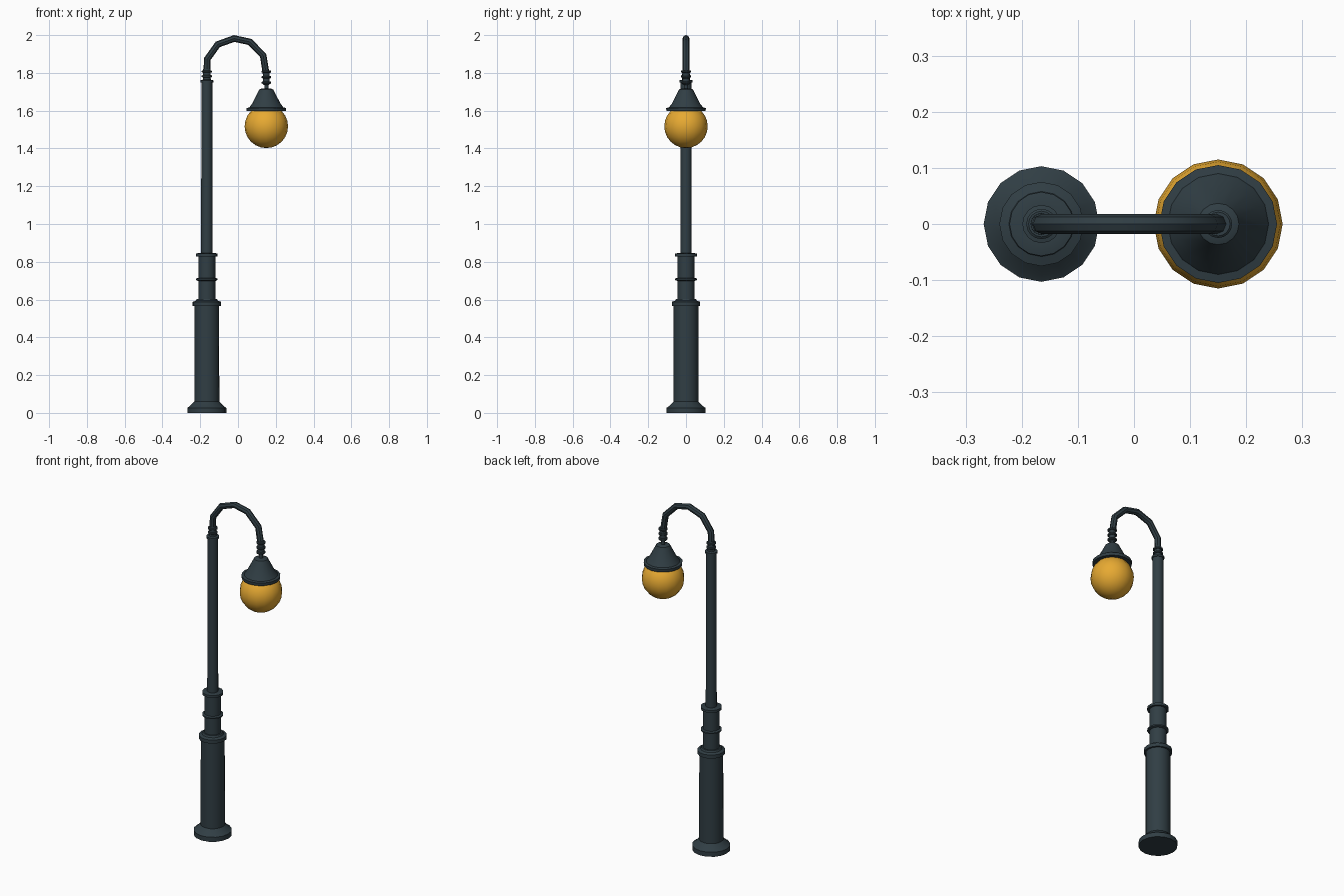
import bpy, bmesh, math

if "Cube" in bpy.data.objects:
    bpy.data.objects.remove(bpy.data.objects["Cube"])

POLE_X, LAMP_X = -0.165, 0.15
SIDES = 16


def material(name, rgb):
    m = bpy.data.materials.new(name)
    m.diffuse_color = (*rgb, 1)
    m.use_nodes = True
    m.node_tree.nodes["Principled BSDF"].inputs["Base Color"].default_value = m.diffuse_color
    return m


iron = material("dark_iron", (0.030, 0.048, 0.058))
amber = material("amber_glass", (0.80, 0.40, 0.032))


def smooth(obj, angle=35):
    bpy.ops.object.select_all(action='DESELECT')
    obj.select_set(True)
    bpy.context.view_layer.objects.active = obj
    bpy.ops.object.shade_smooth_by_angle(angle=math.radians(angle))


def lathe(name, profile, x, mat):
    """Turn a (radius, height) profile around a vertical axis, capped at both ends."""
    bm = bmesh.new()
    rings = [[bm.verts.new((r * math.cos(2 * math.pi * i / SIDES),
                            r * math.sin(2 * math.pi * i / SIDES), z))
              for i in range(SIDES)] for r, z in profile]
    for a, b in zip(rings, rings[1:]):
        for i in range(SIDES):
            j = (i + 1) % SIDES
            bm.faces.new((a[i], a[j], b[j], b[i]))
    bm.faces.new(rings[0][::-1])
    bm.faces.new(rings[-1])
    me = bpy.data.meshes.new(name)
    bm.to_mesh(me)
    bm.free()
    obj = bpy.data.objects.new(name, me)
    obj.location.x = x
    bpy.context.collection.objects.link(obj)
    me.materials.append(mat)
    smooth(obj)
    return obj


def collar(name, x, z, r, h):
    """Small rounded ring with bevelled edges."""
    lathe(name, [(r * 0.85, z - h / 2), (r, z - h / 4), (r, z + h / 4), (r * 0.85, z + h / 2)], x, iron)


# Foot, lower column and stepped upper column
lathe("pedestal", [(0.103, 0), (0.103, 0.027), (0.092, 0.034), (0.066, 0.06), (0.065, 0.567),
                   (0.075, 0.567), (0.075, 0.588), (0.058, 0.594), (0.053, 0.604),
                   (0.045, 0.604), (0.045, 0.829), (0.057, 0.829), (0.057, 0.843),
                   (0.045, 0.846), (0.030, 0.846)], POLE_X, iron)
collar("middle_ring", POLE_X, 0.707, 0.057, 0.015)

# Slim pole and its neck
lathe("pole", [(0.030, 0.84), (0.029, 1.75), (0.034, 1.75), (0.034, 1.761),
               (0.021, 1.764), (0.019, 1.82)], POLE_X, iron)
for z in (1.782, 1.807):
    collar("pole_neck_ring", POLE_X, z, 0.027, 0.012)

# Bent arm, swept along a coarse arch
cu = bpy.data.curves.new("arm", 'CURVE')
cu.dimensions = '3D'
cu.bevel_depth = 0.018
cu.bevel_resolution = 2
cu.use_fill_caps = True
path = [(POLE_X, 1.79), (-0.163, 1.873), (-0.107, 1.951), (-0.02, 1.982),
        (0.063, 1.964), (0.133, 1.893), (0.15, 1.79)]
sp = cu.splines.new('POLY')
sp.points.add(len(path) - 1)
for p, (x, z) in zip(sp.points, path):
    p.co = (x, 0, z, 1)
arm = bpy.data.objects.new("arm", cu)
bpy.context.collection.objects.link(arm)
cu.materials.append(iron)
bpy.ops.object.select_all(action='DESELECT')
arm.select_set(True)
bpy.context.view_layer.objects.active = arm
bpy.ops.object.convert(target='MESH')
smooth(arm, 40)

# Hanger between the arm and the shade
lathe("hanger", [(0.011, 1.70), (0.011, 1.735), (0.018, 1.74), (0.018, 1.81)], LAMP_X, iron)
for z in (1.749, 1.778, 1.807):
    collar("hanger_ring", LAMP_X, z, 0.025, 0.013)

# Flared shade with a rim
lathe("shade", [(0.104, 1.597), (0.105, 1.614), (0.090, 1.617), (0.087, 1.622), (0.075, 1.637),
                (0.042, 1.702), (0.037, 1.712), (0.025, 1.717)], LAMP_X, iron)

# Glass globe
bpy.ops.mesh.primitive_uv_sphere_add(segments=SIDES, ring_count=12, radius=0.115,
                                     location=(LAMP_X, 0, 1.517))
globe = bpy.context.object
globe.name = "globe"
globe.data.materials.append(amber)
smooth(globe, 60)
